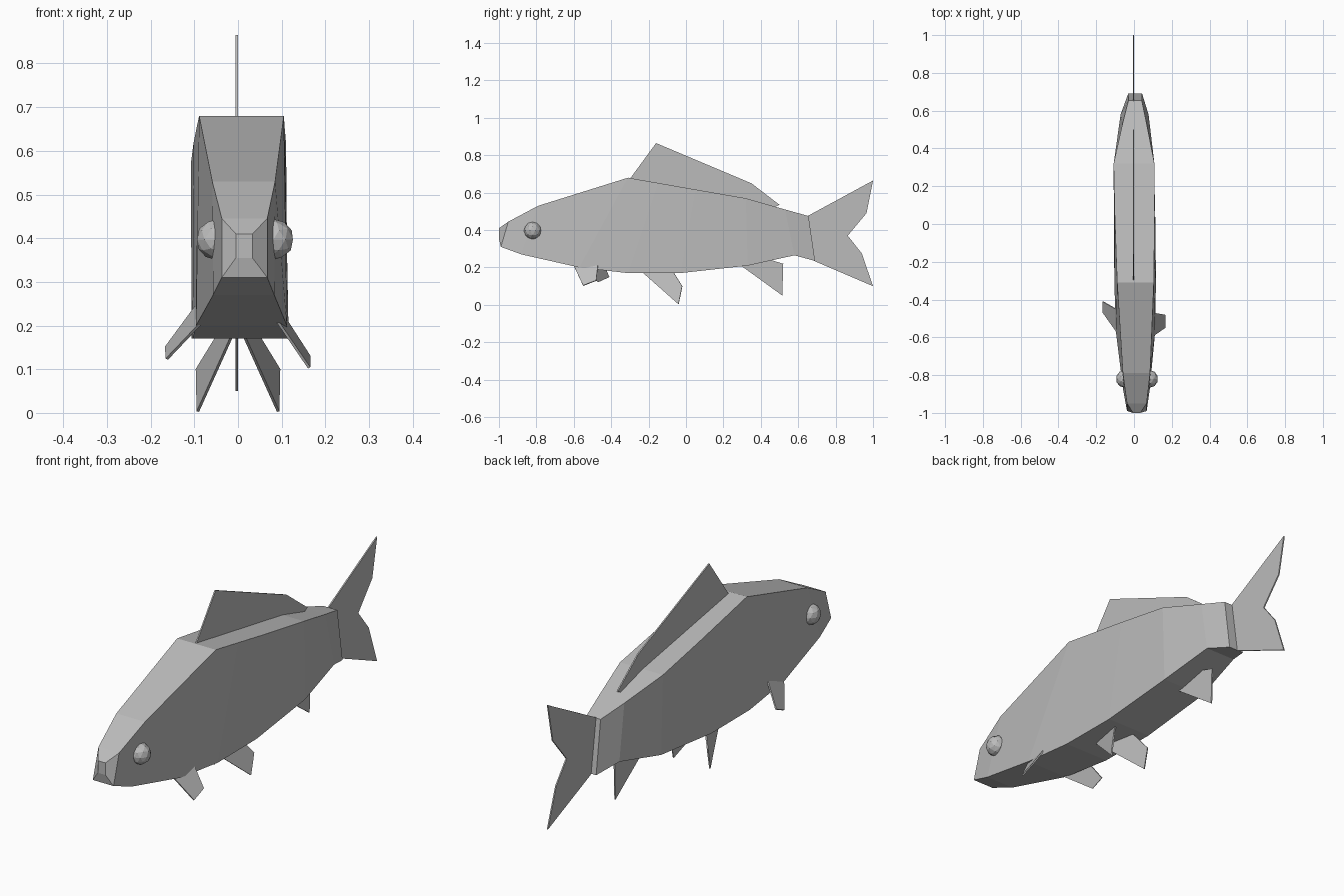
import bpy, bmesh
from mathutils import Vector

if "Cube" in bpy.data.objects:
    bpy.data.objects.remove(bpy.data.objects["Cube"])

grey = bpy.data.materials.new("plain grey")
grey.use_nodes = True
colour = (0.5, 0.5, 0.5, 1)
grey.diffuse_color = colour
grey.node_tree.nodes["Principled BSDF"].inputs["Base Color"].default_value = colour


def add_object(name, bm):
    bmesh.ops.recalc_face_normals(bm, faces=bm.faces)
    mesh = bpy.data.meshes.new(name)
    bm.to_mesh(mesh)
    bm.free()
    mesh.materials.append(grey)
    obj = bpy.data.objects.new(name, mesh)
    bpy.context.collection.objects.link(obj)
    return obj


def add_fin(name, points, thickness=0.006):
    bm = bmesh.new()
    bm.faces.new([bm.verts.new(p) for p in points])
    mod = add_object(name, bm).modifiers.new("thickness", 'SOLIDIFY')
    mod.thickness = thickness
    mod.offset = 0


def add_middle_fin(name, profile):
    add_fin(name, [(-0.003, y, z) for y, z in profile])


# Body: centre x, then y, z, half width of the back edge and of the belly edge
sections = [
    (0.014, (-1.00, 0.41, 0.019), (-1.00, 0.355, 0.019)),
    (0.015, (-0.95, 0.445, 0.052), (-0.99, 0.31, 0.052)),
    (0.013, (-0.79, 0.53, 0.072), (-0.88, 0.27, 0.070)),
    (0.008, (-0.31, 0.68, 0.097), (-0.57, 0.20, 0.104)),
    (0.006, (-0.15, 0.652, 0.101), (-0.31, 0.17, 0.110)),
    (0.004, (0.05, 0.617, 0.106), (-0.03, 0.17, 0.110)),
    (0.000, (0.32, 0.57, 0.108), (0.33, 0.21, 0.106)),
    (0.003, (0.53, 0.51, 0.064), (0.58, 0.265, 0.074)),
    (0.006, (0.655, 0.475, 0.035), (0.69, 0.235, 0.037)),
]
bm = bmesh.new()
rings = []
for cx, (ty, tz, tw), (by, bz, bw) in sections:
    corners = [(cx - tw, ty, tz), (cx + tw, ty, tz), (cx + bw, by, bz), (cx - bw, by, bz)]
    rings.append([bm.verts.new(c) for c in corners])
for a, b in zip(rings, rings[1:]):
    for i in range(4):
        j = (i + 1) % 4
        bm.faces.new((a[i], a[j], b[j], b[i]))
bm.faces.new(rings[0])
bm.faces.new(rings[-1])
add_object("body", bm)

# Fins on the middle line
add_middle_fin("dorsal_fin", [(-0.31, 0.66), (-0.16, 0.865), (0.35, 0.65), (0.50, 0.535), (0.45, 0.51)])
add_middle_fin("tail_fin", [(0.65, 0.475), (1, 0.665), (0.965, 0.49), (0.865, 0.37),
                            (0.94, 0.275), (1, 0.10), (0.685, 0.235)])
add_middle_fin("anal_fin", [(0.28, 0.22), (0.42, 0.25), (0.52, 0.22), (0.515, 0.05)])

# Paired belly fins
for name, side in (("left", 1), ("right", -1)):
    add_fin(name + "_pelvic_fin", [(side * x, y, z) for x, y, z in (
        (0.012, -0.24, 0.18), (0.092, -0.04, 0.003), (0.094, -0.02, 0.10), (0.045, -0.07, 0.18))])

# Paired chest fins, the right one swept further back
add_fin("left_pectoral_fin", [(0.09, -0.60, 0.21), (0.163, -0.55, 0.103),
                              (0.163, -0.48, 0.13), (0.105, -0.47, 0.22)])
add_fin("right_pectoral_fin", [(-0.085, -0.58, 0.205), (-0.163, -0.47, 0.123),
                               (-0.165, -0.41, 0.15), (-0.095, -0.45, 0.245)])

# Faceted eyes
for name, x in (("left_eye", 0.081), ("right_eye", -0.049)):
    bm = bmesh.new()
    bmesh.ops.create_icosphere(bm, subdivisions=2, radius=0.047)
    bmesh.ops.translate(bm, verts=bm.verts, vec=Vector((x, -0.82, 0.397)))
    add_object(name, bm)
